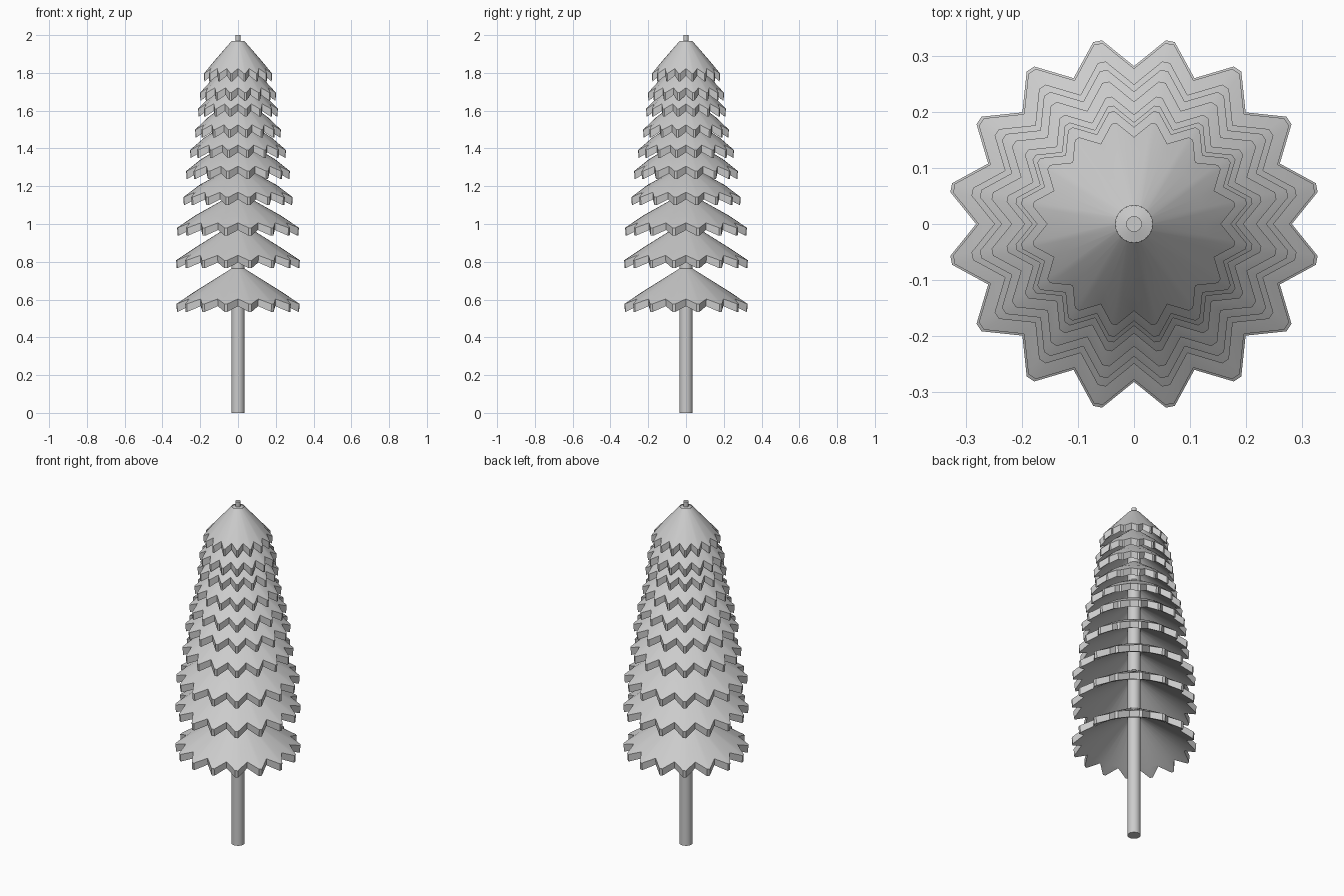
import bpy, bmesh
from math import sin, cos, pi, radians

if "Cube" in bpy.data.objects:
    bpy.data.objects.remove(bpy.data.objects["Cube"])

POINTS = 16          # teeth around each tier
TIP = radians(1.4)   # half width of each blunt tooth tip


def finish(name, bm, angle):
    bmesh.ops.recalc_face_normals(bm, faces=bm.faces[:])
    me = bpy.data.meshes.new(name)
    bm.to_mesh(me)
    bm.free()
    ob = bpy.data.objects.new(name, me)
    bpy.context.collection.objects.link(ob)
    bpy.ops.object.select_all(action='DESELECT')
    ob.select_set(True)
    bpy.context.view_layer.objects.active = ob
    bpy.ops.object.shade_smooth_by_angle(angle=radians(angle))
    return ob


def loft(bm, rings, closed):
    n = len(rings[0])
    pairs = list(zip(rings, rings[1:]))
    if closed:
        pairs.append((rings[-1], rings[0]))
    for a, b in pairs:
        for i in range(n):
            j = (i + 1) % n
            bm.faces.new((a[i], a[j], b[j], b[i]))


def tier(name, R, z0, h):
    """Hollow skirt of branches with a zigzag rim drooping at the tips."""
    bm = bmesh.new()
    # (valley radius, valley z, tip radius, tip z)
    levels = [
        (0.033, z0 + h, 0.033, z0 + h),
        (0.70 * R, z0 + 0.107, 0.72 * R, z0 + 0.103),
        (0.855 * R, z0 + 0.068, 1.01 * R, z0 + 0.042),
        (0.85 * R, z0 + 0.030, R, z0),
        (0.81 * R, z0 + 0.035, 0.83 * R, z0 + 0.030),
        (0.033, z0 + h - 0.04, 0.033, z0 + h - 0.04),
    ]
    rings = []
    for vr, vz, tr, tz in levels:
        ring = []
        for k in range(POINTS):
            a = 2 * pi * k / POINTS
            t = a + pi / POINTS
            for ang, r, z in ((a, vr, vz), (t - TIP * R / tr if tr > R / 2 else t - pi / 24, tr, tz),
                              (t + TIP * R / tr if tr > R / 2 else t + pi / 24, tr, tz)):
                ring.append(bm.verts.new((r * cos(ang), r * sin(ang), z)))
        rings.append(ring)
    loft(bm, rings, True)
    return finish(name, bm, 40)


# Trunk with a thin stub at the top
bm = bmesh.new()
rings = []
for r, z in ((0.035, 0), (0.035, 1.2), (0.033, 1.965), (0.014, 1.97), (0.014, 2.0)):
    rings.append([bm.verts.new((r * cos(2 * pi * i / 24), r * sin(2 * pi * i / 24), z))
                  for i in range(24)])
loft(bm, rings, False)
bm.faces.new(rings[0])
bm.faces.new(rings[-1])
finish("trunk", bm, 40)

# Branch tiers from bottom to top: rim radius, lowest z, height
tiers = [
    (0.328, 0.535, 0.23), (0.329, 0.766, 0.23), (0.324, 0.938, 0.215),
    (0.291, 1.100, 0.20), (0.276, 1.238, 0.20), (0.255, 1.350, 0.20),
    (0.228, 1.457, 0.20), (0.212, 1.568, 0.20), (0.202, 1.653, 0.20),
    (0.181, 1.755, 0.215),
]
for i, (R, z0, h) in enumerate(tiers):
    tier(f"branch_tier_{i + 1}", R, z0, h)
